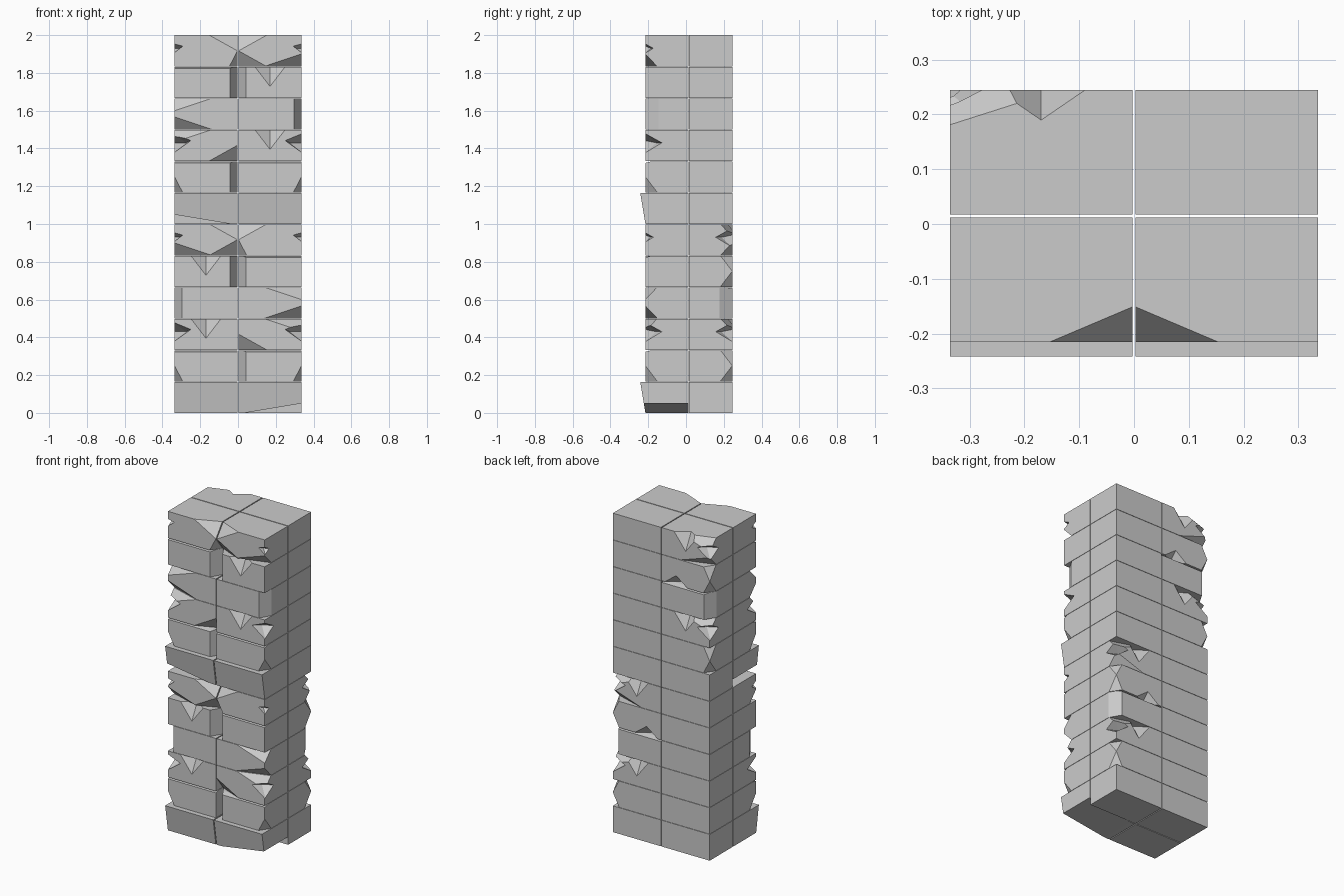
import bpy, bmesh
from mathutils import Vector as V
from mathutils.geometry import normal

if "Cube" in bpy.data.objects:
    bpy.data.objects.remove(bpy.data.objects["Cube"])

# Block space: u = centre to outer side, v = face to core, w = bottom to top (all 0..1).
# Corner chips: (length along u, height along w)
SIZES = {"small": (.13, .5), "long": (.6, .4), "big": (.45, .5)}

# Chips of each course from the ground up, one list per column
RIGHT = ["lean, skew", "top, edge inner, small bottom outer",
         "big bottom inner, long top outer, gash", "long bottom outer, long top outer",
         "top, edge inner", "small bottom inner, big top inner, nick"]
LEFT = ["lean", "small bottom outer, top", "scoop, gash", "edge outer",
        "edge inner, scoop", "big top inner, big bottom inner, long bottom outer, nick"]
BACK = ["", "small top outer, small bottom outer", "scoop, long top outer, gash",
        "edge outer, top", "small top outer, small bottom outer, undercut",
        "scoop, long top outer, long bottom outer, gash"]
PLAIN = [""] * 6


def corner(size, w, u):
    """Plane slicing one corner of the face."""
    du, dw = SIZES[size]
    iu, iw = 1 - 2 * u, 1 - 2 * w
    return [V((u + iu * du, 0, w)), V((u, 0, w + iw * dw)), V((u, .28, w))]


def plane_cuts(words):
    u = 1 if "outer" in words else 0
    if words[0] in SIZES:
        return corner(words[0], 1 if "top" in words else 0, u)
    if words[0] == "edge":
        face = abs(u - .12)
        return [V((face, 0, 0)), V((face, 0, 1)), V((u, .3, .5))]
    if words[0] == "top":
        return [V((0, 0, .94)), V((1, 0, .94)), V((.5, .18, 1))]
    if words[0] == "skew":
        return [V((.1, 0, 0)), V((1, 0, .3)), V((1, 1, .3))]


def hollow(kind):
    """Apex and rim of a pyramid broken out of the stone."""
    if kind in ("scoop", "undercut"):
        up = 1.02 if kind == "scoop" else -.02
        u, deep = (.5, .4) if kind == "scoop" else (.3, .7)
        return [V((u, .25, up)), V((u - .25, 0, up)), V((u, 0, deep - .03 if up > 1 else .35)),
                V((u + .25, 0, up))]
    if kind in ("gash", "nick"):
        s = 1 if kind == "gash" else .5
        return [V((1 - .18 * s, .25 * s, .58)), V((1.02, 0, .58 + .3 * s)),
                V((1 - .26 * s, 0, .65)), V((1.02, 0, .58 - .33 * s)), V((1.02, .4 * s, .58))]


def new_object(name, bm):
    bmesh.ops.recalc_face_normals(bm, faces=bm.faces)
    me = bpy.data.meshes.new(name)
    bm.to_mesh(me)
    bm.free()
    ob = bpy.data.objects.new(name, me)
    bpy.context.collection.objects.link(ob)
    return ob


def block(name, sx, sy, level, spec):
    def world(p):
        y_core, depth = (.012, .227) if sy < 0 else (.017, .228)
        return V((sx * (.003 + .333 * p.x), y_core + sy * depth * (1 - p.y), (level + p.z) / 6))

    chips = [c.split() for c in spec.split(",") if c.strip()]

    # Stone block, with a leaning face on the base courses
    bm = bmesh.new()
    bmesh.ops.create_cube(bm, size=1)
    for v in bm.verts:
        v.co += V((.5, .5, .5))
        if v.co.z > .5:
            v.co.z = .988 if level < 11 else 1
            if v.co.y < .1 and ["lean"] in chips:
                v.co.y = -.12

    # Flat chips sliced off edges and corners
    for words in chips:
        tri = plane_cuts(words)
        if not tri:
            continue
        n = normal(tri)
        if n.dot(V((.5, .6, .5)) - tri[0]) > 0:
            n = -n
        res = bmesh.ops.bisect_plane(bm, geom=bm.verts[:] + bm.edges[:] + bm.faces[:],
                                     plane_co=tri[0], plane_no=n, clear_outer=True)
        edges = [e for e in res["geom_cut"] if isinstance(e, bmesh.types.BMEdge)]
        if edges:
            bmesh.ops.contextual_create(bm, geom=edges)
    for v in bm.verts:
        v.co = world(v.co)
    ob = new_object(name, bm)

    # Hollow chips broken out of the faces
    cutters = []
    for words in chips:
        points = hollow(words[0])
        if not points:
            continue
        apex = points[0]
        bm = bmesh.new()
        for p in [apex] + [apex + (q - apex) * 1.3 for q in points[1:]]:
            bm.verts.new(world(p))
        bmesh.ops.convex_hull(bm, input=bm.verts)
        cutter = new_object("chip_cutter", bm)
        cutter.hide_render = True
        cutters.append(cutter)
        mod = ob.modifiers.new("chip", 'BOOLEAN')
        mod.operation, mod.solver, mod.object = 'DIFFERENCE', 'EXACT', cutter
    if cutters:
        dg = bpy.context.evaluated_depsgraph_get()
        mesh = bpy.data.meshes.new_from_object(ob.evaluated_get(dg))
        ob.modifiers.clear()
        ob.data = mesh
        for c in cutters:
            bpy.data.objects.remove(c)


# Four columns of stone; the upper half mirrors the lower half
for half in range(2):
    m = -1 if half else 1
    for stack, sx, sy, label in ((RIGHT, 1, -1, "front"), (LEFT, -1, -1, "front"),
                                 (BACK, 1, 1, "back"), (PLAIN, -1, 1, "back")):
        side = "right" if sx * m > 0 else "left"
        for i, spec in enumerate(stack):
            level = half * 6 + i
            block(f"{label}_{side}_stone_{level + 1}", sx * m, sy, level, spec)
